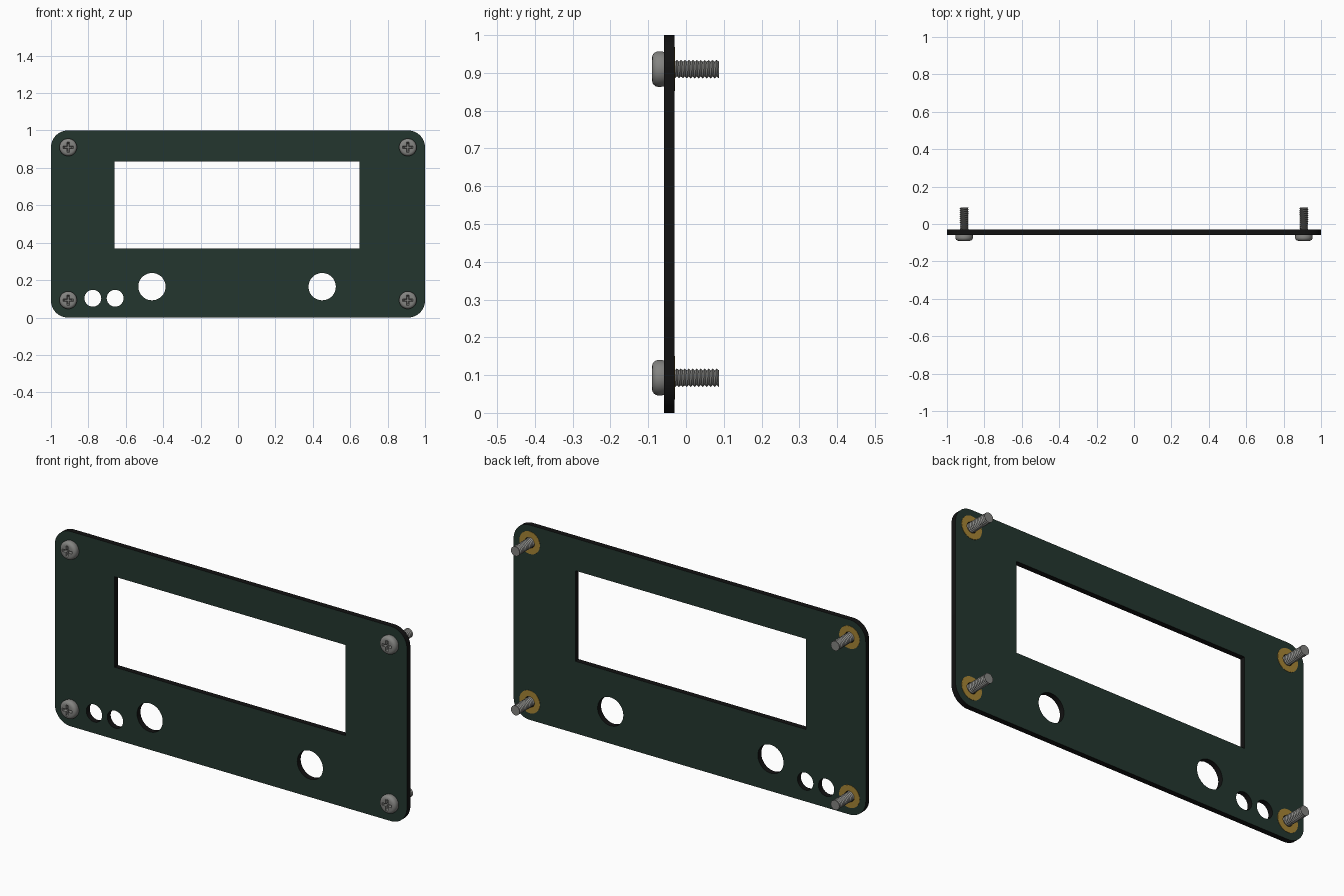
import bpy, bmesh, math
from mathutils import Vector

cube = bpy.data.objects.get("Cube")
if cube:
    bpy.data.objects.remove(cube, do_unlink=True)

FRONT, BACK = -0.058, -0.030          # plate faces
HEAD_Y, TIP_Y = -0.09, 0.088          # screw ends
SCREWS = [(x, z) for x in (-0.908, 0.908) for z in (0.093, 0.91)]


def material(name, rgb, rough=0.6):
    m = bpy.data.materials.new(name)
    m.use_nodes = True
    m.diffuse_color = (*rgb, 1)
    bsdf = m.node_tree.nodes["Principled BSDF"]
    bsdf.inputs["Base Color"].default_value = (*rgb, 1)
    bsdf.inputs["Roughness"].default_value = rough
    return m


GREEN = material("dark green board", (0.017, 0.037, 0.028))
BLACK = material("black edge", (0.006, 0.006, 0.006))
STEEL = material("grey steel", (0.23, 0.23, 0.22))
GOLD = material("gold pad", (0.38, 0.23, 0.035))


def add_object(name, bm, *mats):
    bmesh.ops.recalc_face_normals(bm, faces=bm.faces[:])
    mesh = bpy.data.meshes.new(name)
    bm.to_mesh(mesh)
    bm.free()
    for m in mats:
        mesh.materials.append(m)
    ob = bpy.data.objects.new(name, mesh)
    bpy.context.collection.objects.link(ob)
    return ob


def activate(ob):
    bpy.ops.object.select_all(action='DESELECT')
    ob.select_set(True)
    bpy.context.view_layer.objects.active = ob


def smooth(ob, angle=35):
    activate(ob)
    bpy.ops.object.shade_smooth_by_angle(angle=math.radians(angle))


def circle(cx, cz, r, n=48):
    return [(cx + r * math.cos(2 * math.pi * i / n), cz + r * math.sin(2 * math.pi * i / n))
            for i in range(n)]


def rounded_rect(x0, x1, z0, z1, r, n=10):
    pts = []
    for k, (cx, cz) in enumerate([(x1 - r, z1 - r), (x0 + r, z1 - r), (x0 + r, z0 + r), (x1 - r, z0 + r)]):
        for i in range(n + 1):
            a = math.pi / 2 * (k + i / n)
            pts.append((cx + r * math.cos(a), cz + r * math.sin(a)))
    return pts


def sheet(name, loops, y0, y1, *mats):
    """Flat sheet in the xz plane; every loop after the first is a hole."""
    cu = bpy.data.curves.new(name, 'CURVE')
    cu.dimensions = '2D'
    cu.fill_mode = 'BOTH'
    cu.extrude = (y1 - y0) / 2
    for pts in loops:
        sp = cu.splines.new('POLY')
        sp.points.add(len(pts) - 1)
        for p, (x, z) in zip(sp.points, pts):
            p.co = (x, z, 0, 1)
        sp.use_cyclic_u = True
    tmp = bpy.data.objects.new(name + "_outline", cu)
    bpy.context.collection.objects.link(tmp)
    bpy.context.view_layer.update()
    mesh = bpy.data.meshes.new_from_object(tmp.evaluated_get(bpy.context.evaluated_depsgraph_get()))
    bm = bmesh.new()
    bm.from_mesh(mesh)
    bpy.data.objects.remove(tmp, do_unlink=True)
    bpy.data.meshes.remove(mesh)
    for v in bm.verts:                 # stand the sheet upright
        x, z, d = v.co
        v.co = (x, (y0 + y1) / 2 + d, z)
    bmesh.ops.remove_doubles(bm, verts=bm.verts[:], dist=1e-5)
    bm.normal_update()
    for f in bm.faces:                 # broad faces first colour, rims last colour
        f.material_index = 0 if abs(f.normal.y) > 0.5 else len(mats) - 1
    return add_object(name, bm, *mats)


# Panel with display window, control holes and screw holes
window = [(-0.66, 0.37), (0.65, 0.37), (0.65, 0.835), (-0.66, 0.835)]
holes = [circle(-0.46, 0.165, 0.073), circle(0.45, 0.165, 0.073),
         circle(-0.776, 0.103, 0.045), circle(-0.657, 0.103, 0.045)]
holes += [circle(x, z, 0.027, 32) for x, z in SCREWS]
panel = sheet("panel", [rounded_rect(-1, 1, 0, 1, 0.09), window] + holes, FRONT, BACK, GREEN, BLACK)
smooth(panel)


def lathe(profile, n=40):
    """Revolve (radius, y) points round the y axis and cap both ends."""
    bm = bmesh.new()
    rings = [[bm.verts.new((x, y, z)) for x, z in circle(0, 0, r, n)] for r, y in profile]
    for a, b in zip(rings, rings[1:]):
        for i in range(n):
            j = (i + 1) % n
            bm.faces.new((a[i], a[j], b[j], b[i]))
    bm.faces.new(rings[0])
    bm.faces.new(rings[-1])
    return bm


# Pan head with a tapered cross recess
head = add_object("screw_head", lathe([
    (0.030, HEAD_Y), (0.037, -0.0885), (0.042, -0.085), (0.0455, -0.080),
    (0.047, -0.074), (0.047, -0.066), (0.0455, FRONT)]), STEEL)

bm = bmesh.new()
ends = []
for y, s in ((HEAD_Y - 0.003, 1.0), (HEAD_Y + 0.018, 0.65)):
    L, w = 0.029 * s, 0.0065 * s
    cross = [(L, -w), (L, w), (w, w), (w, L), (-w, L), (-w, w),
             (-L, w), (-L, -w), (-w, -w), (-w, -L), (w, -L), (w, -w)]
    ends.append([bm.verts.new((x, y, z)) for x, z in cross])
    bm.faces.new(ends[-1])
for i in range(12):
    j = (i + 1) % 12
    bm.faces.new((ends[0][i], ends[0][j], ends[1][j], ends[1][i]))
cutter = add_object("recess_cutter", bm, STEEL)
cutter.hide_render = True
mod = head.modifiers.new("recess", 'BOOLEAN')
mod.operation = 'DIFFERENCE'
mod.solver = 'EXACT'
mod.object = cutter
activate(head)
bpy.ops.object.modifier_apply(modifier=mod.name)
bpy.data.objects.remove(cutter, do_unlink=True)
smooth(head)

# Threaded shank: a crest helix and a root helix joined into one ridge
N, PITCH, START = 24, 0.0105, FRONT
bm = bmesh.new()
turns = math.ceil((TIP_Y - START) / PITCH) + 2
crest, root = [], []
for k in range(turns * N + 1):
    a = 2 * math.pi * k / N
    for verts, r, shift in ((crest, 0.0245, -1.0), (root, 0.0195, -0.5)):
        y = min(max(START + PITCH * (k / N + shift), START), TIP_Y)
        verts.append(bm.verts.new((r * math.cos(a), y, r * math.sin(a))))
for k in range(turns * N):
    bm.faces.new((crest[k], crest[k + 1], root[k + 1], root[k]))
    if k + 1 + N < len(crest):
        bm.faces.new((root[k], root[k + 1], crest[k + 1 + N], crest[k + N]))
bm.faces.new([bm.verts.new((x, TIP_Y, z)) for x, z in circle(0, 0, 0.0235, N)])
shank = add_object("screw_shank", bm, STEEL)
tip = max(shank.data.polygons, key=lambda p: len(p.vertices))
if tip.normal.y < 0:
    tip.flip()
smooth(shank, 30)

# Place a screw and a plated ring on the back at each corner
for i, (x, z) in enumerate(SCREWS):
    for src in (head, shank):
        ob = src if i == 0 else src.copy()
        if i:
            bpy.context.collection.objects.link(ob)
        ob.location = Vector((x, 0, z))
    sheet("mounting_pad", [circle(x, z, 0.058), circle(x, z, 0.027, 32)], BACK - 0.001, BACK + 0.0015, GOLD)
